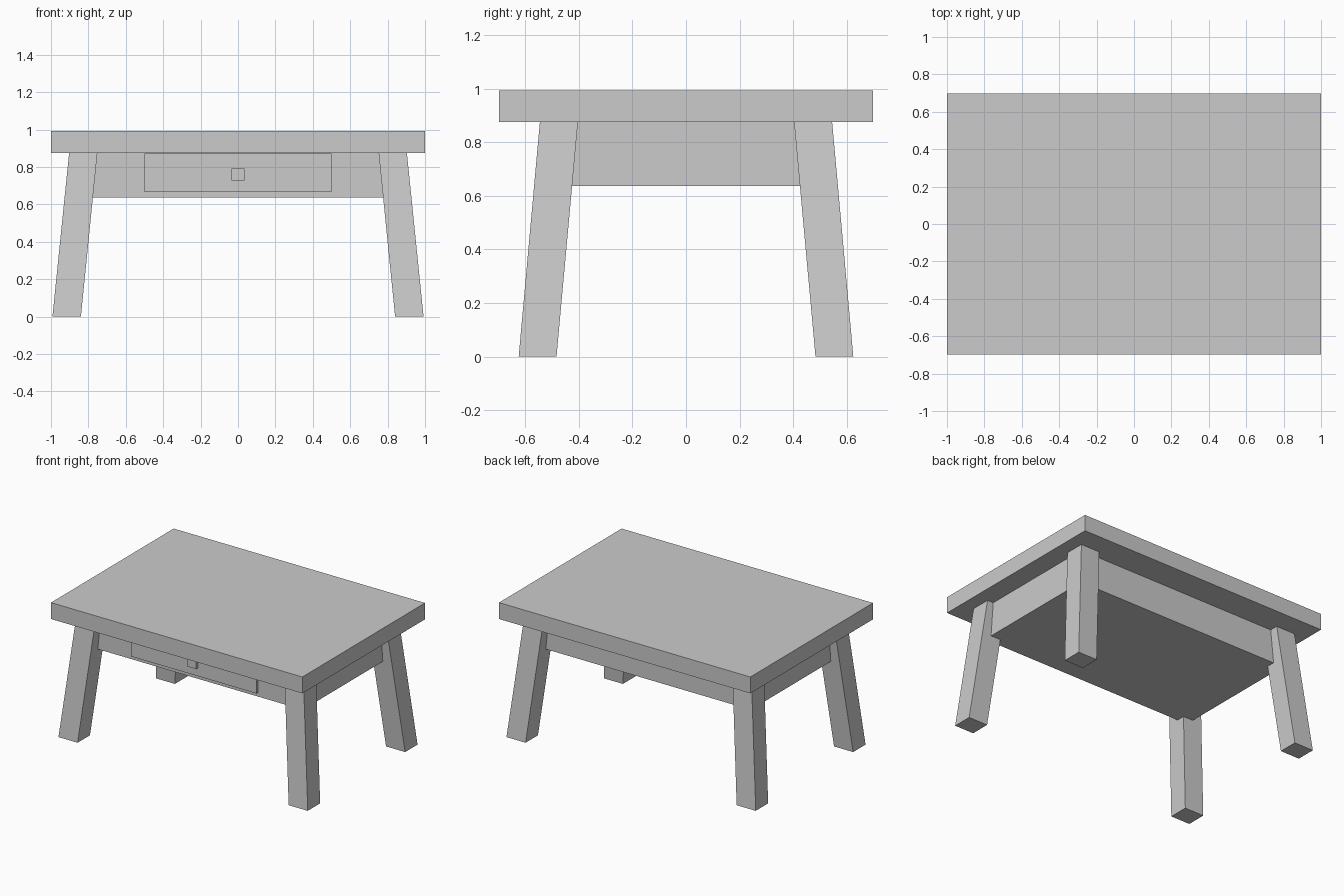
import bpy
import bmesh

if "Cube" in bpy.data.objects:
    bpy.data.objects.remove(bpy.data.objects["Cube"])

grey = bpy.data.materials.new("plain grey")
grey.diffuse_color = (0.6, 0.6, 0.6, 1)
grey.use_nodes = True
grey.node_tree.nodes["Principled BSDF"].inputs["Base Color"].default_value = grey.diffuse_color


def block(name, bottom, top):
    """Six-sided block between two rectangles given as (x0, x1, y0, y1, z)."""
    bm = bmesh.new()
    rings = []
    for x0, x1, y0, y1, z in (bottom, top):
        corners = ((x0, y0), (x1, y0), (x1, y1), (x0, y1))
        rings.append([bm.verts.new((x, y, z)) for x, y in corners])
    low, high = rings
    bm.faces.new(low[::-1])
    bm.faces.new(high)
    for i in range(4):
        j = (i + 1) % 4
        bm.faces.new((low[i], low[j], high[j], high[i]))
    bmesh.ops.recalc_face_normals(bm, faces=bm.faces)
    mesh = bpy.data.meshes.new(name)
    bm.to_mesh(mesh)
    bm.free()
    mesh.materials.append(grey)
    obj = bpy.data.objects.new(name, mesh)
    bpy.context.collection.objects.link(obj)
    return obj


def box(name, x0, x1, y0, y1, z0, z1):
    return block(name, (x0, x1, y0, y1, z0), (x0, x1, y0, y1, z1))


# Table top and the solid apron body under it
box("table_top", -1, 1, -0.697, 0.697, 0.875, 0.993)
box("apron", -0.855, 0.855, -0.485, 0.485, 0.637, 0.875)

# Drawer front with its square knob
box("drawer_front", -0.5, 0.5, -0.503, -0.485, 0.666, 0.872)
box("drawer_knob", -0.035, 0.035, -0.527, -0.503, 0.727, 0.792)

# Four legs splayed outwards, cut flat at floor and table top
for side, sx in (("left", -1), ("right", 1)):
    for end, sy in (("front", -1), ("back", 1)):
        foot = sorted((sx * 0.84, sx * 0.992)) + sorted((sy * 0.483, sy * 0.624))
        head = sorted((sx * 0.752, sx * 0.903)) + sorted((sy * 0.403, sy * 0.545))
        block(f"{end}_{side}_leg", (*foot, 0), (*head, 0.875))
